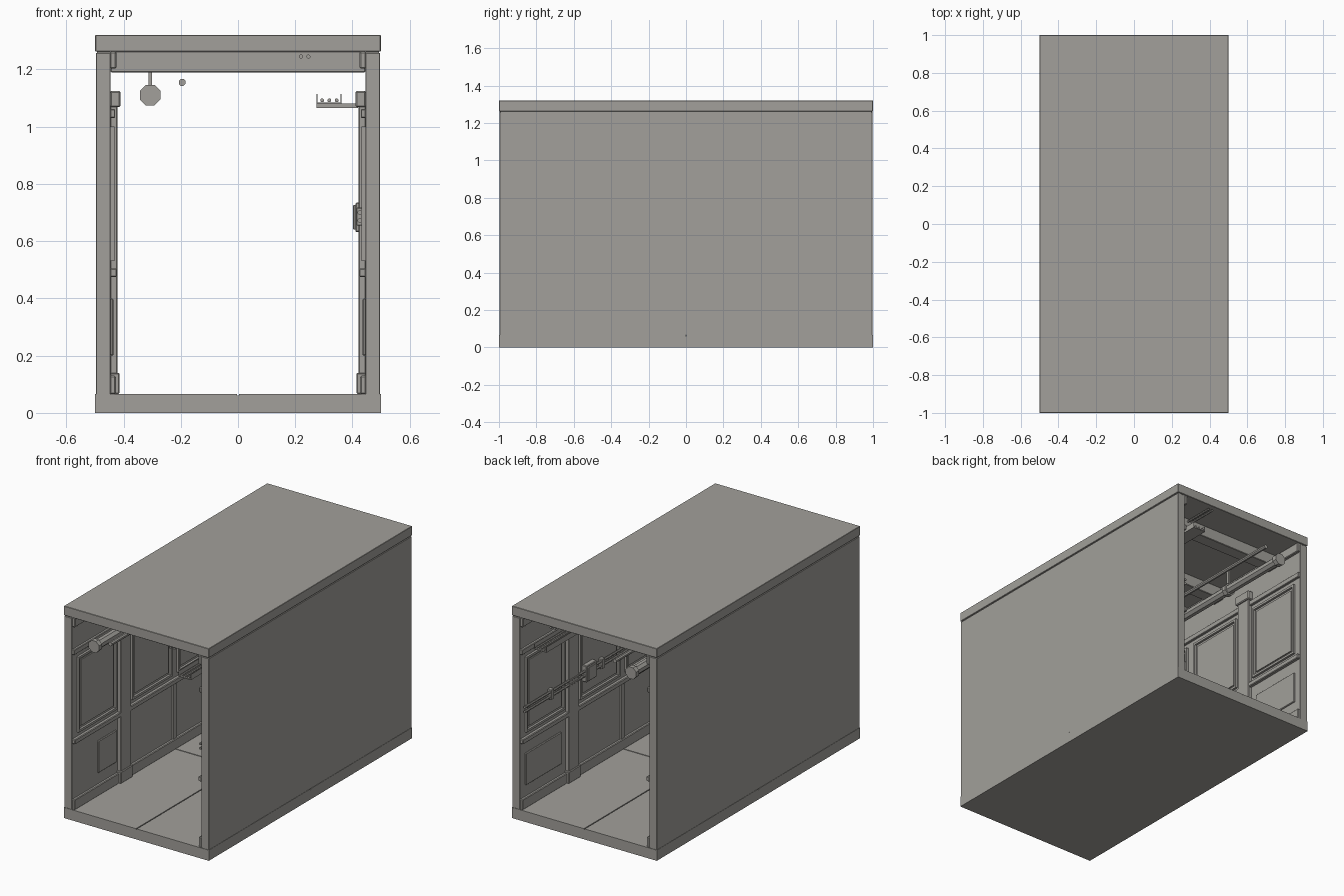
import bpy, math

cube = bpy.data.objects.get("Cube")
if cube:
    bpy.data.objects.remove(cube, do_unlink=True)

grey = bpy.data.materials.new("warm_grey")
grey.use_nodes = True
colour = (0.36, 0.35, 0.325, 1)
grey.diffuse_color = colour
grey.node_tree.nodes["Principled BSDF"].inputs["Base Color"].default_value = colour

WALL = 0.445  # inner wall plane


def box(name, x, y, z, bevel=0):
    """Box from (min, max) pairs on each axis."""
    bpy.ops.mesh.primitive_cube_add(size=1, location=[sum(r) / 2 for r in (x, y, z)])
    ob = bpy.context.object
    ob.name = name
    ob.scale = [abs(r[1] - r[0]) for r in (x, y, z)]
    bpy.ops.object.transform_apply(location=False, rotation=False, scale=True)
    ob.data.materials.append(grey)
    if bevel:
        mod = ob.modifiers.new("edge", "BEVEL")
        mod.width, mod.segments = bevel, 1
    return ob


def pipe(name, x, z, radius, y0=-0.98, y1=0.98, sides=8):
    """Faceted rod running along the corridor."""
    bpy.ops.mesh.primitive_cylinder_add(vertices=sides, radius=radius, depth=y1 - y0,
                                        location=(x, (y0 + y1) / 2, z))
    ob = bpy.context.object
    ob.name = name
    ob.rotation_euler = (math.pi / 2, 0, 0)
    for poly in ob.data.polygons:
        poly.use_smooth = False
    ob.data.materials.append(grey)
    # turn so that a flat side faces up
    ob.rotation_euler.rotate_axis("Z", math.pi / sides)
    return ob


def on_wall(name, side, depth, y, z, bevel=0):
    """Box standing proud of one inner wall by the given depth."""
    return box(name, sorted((side * (WALL + 0.002), side * (WALL - depth))), y, z, bevel)


def panel(name, side, y, z):
    """Moulded frame with a thin raised field inside."""
    w = 0.014
    for edge in (y[0], y[1] - w):
        on_wall(name + "_stile", side, 0.014, (edge, edge + w), z)
    for edge in (z[0], z[1] - w):
        on_wall(name + "_rail", side, 0.014, (y[0] + w, y[1] - w), (edge, edge + w))
    gap = 0.03
    on_wall(name + "_field", side, 0.007, (y[0] + gap, y[1] - gap), (z[0] + gap, z[1] - gap))


# Floor slab with four deck plates separated by narrow seams
box("floor_slab", (-0.499, 0.499), (-1, 1), (0, 0.061))
for sx in (-1, 1):
    for sy in (-1, 1):
        box("floor_plate", sorted((sx * 0.003, sx * 0.499)),
            sorted((sy * 0.003, sy)), (0.06, 0.066))

# Roof slab and cross beams
box("roof_slab", (-0.499, 0.499), (-1, 1), (1.262, 1.32), 0.002)
for y in (-0.75, -0.25, 0.25, 0.75):
    box("ceiling_beam", (-WALL, WALL), (y - 0.04, y + 0.04), (1.19, 1.264), 0.003)

# Both side walls with their panelling
for side in (-1, 1):
    box("side_wall", sorted((side * WALL, side * 0.497)), (-0.997, 0.997), (0.064, 1.257), 0.002)
    box("wall_top_joint", sorted((side * WALL, side * 0.492)), (-0.992, 0.992), (1.25, 1.265))
    on_wall("cornice", side, 0.02, (-0.997, 0.997), (1.203, 1.262), 0.004)
    on_wall("skirting", side, 0.018, (-0.997, 0.997), (0.065, 0.13), 0.004)
    on_wall("chair_rail", side, 0.022, (-0.997, 0.997), (0.475, 0.505), 0.004)
    on_wall("upper_rail", side, 0.016, (-0.997, 0.997), (1.03, 1.062), 0.003)
    on_wall("lower_centre_stile", side, 0.01, (-0.015, 0.015), (0.13, 0.475))
    for y in (-0.5, 0.5):
        on_wall("pilaster", side, 0.024, (y - 0.05, y + 0.05), (0.065, 1.08), 0.003)
        on_wall("pilaster_base", side, 0.031, (y - 0.06, y + 0.06), (0.066, 0.14), 0.004)
        on_wall("pilaster_capital", side, 0.035, (y - 0.06, y + 0.06), (1.068, 1.125), 0.005)
    for y in ((-0.95, -0.57), (-0.42, -0.03), (0.03, 0.42), (0.57, 0.95)):
        panel("upper_panel", side, y, (0.53, 1.0))
    for y in ((-0.75, -0.57), (0.6, 0.95)):
        on_wall("lower_panel", side, 0.01, y, (0.2, 0.4), 0.004)

# Large service pipe with flanges and hangers
pipe("service_pipe", -0.307, 1.11, 0.029)
for y in (-0.965, -0.5, 0, 0.5, 0.965):
    pipe("pipe_collar", -0.307, 1.11, 0.039, y - 0.015, y + 0.015)
for y in (-0.5, 0, 0.5):
    box("pipe_hanger", (-0.313, -0.301), (y - 0.008, y + 0.008), (1.14, 1.264))

# Thin pipe and ceiling conduits
pipe("thin_pipe", -0.195, 1.155, 0.013)
for x in (0.22, 0.246):
    pipe("ceiling_conduit", x, 1.245, 0.007)

# Cable tray carried by arms on the pilaster capitals
box("tray_bed", (0.275, 0.361), (-0.98, 0.98), (1.08, 1.085))
for x in (0.275, 0.358):
    box("tray_lip", (x, x + 0.003), (-0.98, 0.98), (1.08, 1.115))
for x in (0.294, 0.319, 0.345):
    pipe("tray_cable", x, 1.092, 0.007)
for y in (-0.5, 0.5):
    box("tray_arm", (0.275, 0.42), (y - 0.02, y + 0.02), (1.065, 1.081))

# Wall conduits with clips and a junction box
for z in (0.672, 0.7):
    pipe("wall_conduit", 0.425, z, 0.008)
for y in (-0.72, -0.22, 0.22, 0.72):
    on_wall("conduit_clip", 1, 0.032, (y - 0.015, y + 0.015), (0.655, 0.717), 0.002)
on_wall("junction_box", 1, 0.035, (0.29, 0.39), (0.632, 0.735), 0.004)
on_wall("junction_box_lid", 1, 0.043, (0.297, 0.383), (0.64, 0.727), 0.003)
